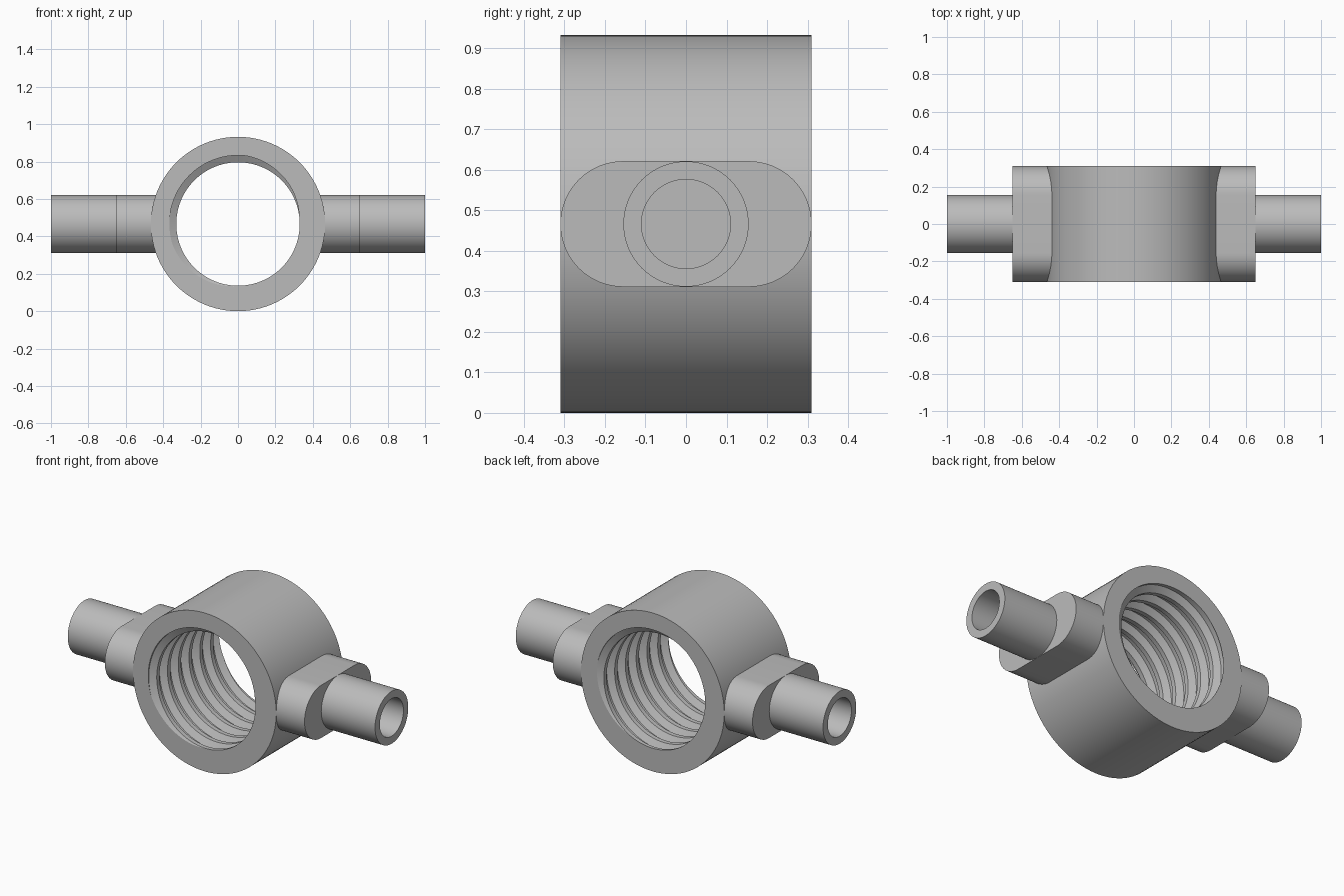
import bpy, bmesh, math
from mathutils import Vector

cube = bpy.data.objects.get("Cube")
if cube:
    bpy.data.objects.remove(cube, do_unlink=True)

CZ = 0.466           # axis height
HALF = 0.31          # half width of the ring
R_OUT, R_CREST, R_ROOT = 0.466, 0.33, 0.367
PITCH = 0.1
SEG = 96

grey = bpy.data.materials.new("plain grey metal")
grey.use_nodes = True
colour = (0.5, 0.5, 0.5, 1)
grey.diffuse_color = colour
grey.node_tree.nodes["Principled BSDF"].inputs["Base Color"].default_value = colour


def finish(bm, name):
    bmesh.ops.recalc_face_normals(bm, faces=bm.faces[:])
    mesh = bpy.data.meshes.new(name)
    bm.to_mesh(mesh)
    bm.free()
    mesh.materials.append(grey)
    obj = bpy.data.objects.new(name, mesh)
    bpy.context.collection.objects.link(obj)
    bpy.ops.object.select_all(action='DESELECT')
    obj.select_set(True)
    bpy.context.view_layer.objects.active = obj
    bpy.ops.object.shade_smooth_by_angle(angle=math.radians(25))
    return obj


def strip(bm, a, b, closed=True):
    n = len(a)
    for i in range(n if closed else n - 1):
        j = (i + 1) % n
        bm.faces.new((a[i], a[j], b[j], b[i]))


def threaded_ring():
    bm = bmesh.new()
    # Helical bore: one thread profile swept around, longer than the ring
    profile = [(0.0, R_CREST), (0.26, R_CREST), (0.47, R_ROOT), (0.79, R_ROOT)]
    turns = math.ceil(2 * HALF / PITCH) + 3
    rows = []
    for t in range(turns):
        for frac, r in profile:
            row = []
            for i in range(SEG + 1):
                a = 2 * math.pi * i / SEG
                y = -HALF + PITCH * (t - 1.5 + frac - i / SEG + 0.26)
                row.append(bm.verts.new((r * math.cos(a), y, CZ + r * math.sin(a))))
            rows.append(row)
    for a, b in zip(rows, rows[1:]):
        strip(bm, a, b, closed=False)
    bmesh.ops.remove_doubles(bm, verts=bm.verts[:], dist=1e-5)
    # Trim the bore flat at both ends
    for side in (-1, 1):
        bmesh.ops.bisect_plane(bm, geom=bm.verts[:] + bm.edges[:] + bm.faces[:],
                               plane_co=(0, side * HALF, 0), plane_no=(0, side, 0),
                               clear_outer=True)
    # Outer wall
    loops = []
    for side in (-1, 1):
        loops.append([bm.verts.new((R_OUT * math.cos(2 * math.pi * i / SEG), side * HALF,
                                    CZ + R_OUT * math.sin(2 * math.pi * i / SEG)))
                      for i in range(SEG)])
    strip(bm, *loops)
    # Flat end faces
    for side in (-1, 1):
        rim = [e for e in bm.edges if e.is_boundary
               and all(abs(v.co.y - side * HALF) < 1e-4 for v in e.verts)]
        bmesh.ops.triangle_fill(bm, edges=rim, use_beauty=True,
                                normal=Vector((0, side, 0)))
    return finish(bm, "threaded_ring")


def arm_block(side, name):
    # Rounded slot-shaped block between ring and pin
    bm = bmesh.new()
    r, n = 0.155, 32
    outline = []
    for end in (0, 1):
        for i in range(n + 1):
            a = -math.pi / 2 + math.pi * (i / n + end)
            shift = (HALF - r) * (1 - 2 * end)
            outline.append((shift + r * math.cos(a), CZ + r * math.sin(a)))
    loops = [[bm.verts.new((side * x, y, z)) for y, z in outline] for x in (0.4, 0.65)]
    strip(bm, *loops)
    for loop in loops:
        bm.faces.new(loop)
    return finish(bm, name)


def hollow_pin(side, name):
    # Round pin with a blind bore
    bm = bmesh.new()
    loops = []
    for x, r in ((0.64, 0.1545), (1.0, 0.1545), (1.0, 0.11), (0.64, 0.11)):
        loops.append([bm.verts.new((side * x, r * math.cos(2 * math.pi * i / 64),
                                    CZ + r * math.sin(2 * math.pi * i / 64)))
                      for i in range(64)])
    for i in range(4):
        strip(bm, loops[i], loops[(i + 1) % 4])
    return finish(bm, name)


threaded_ring()
for side, word in ((1, "left"), (-1, "right")):
    arm_block(side, word + "_arm_block")
    hollow_pin(side, word + "_hollow_pin")
